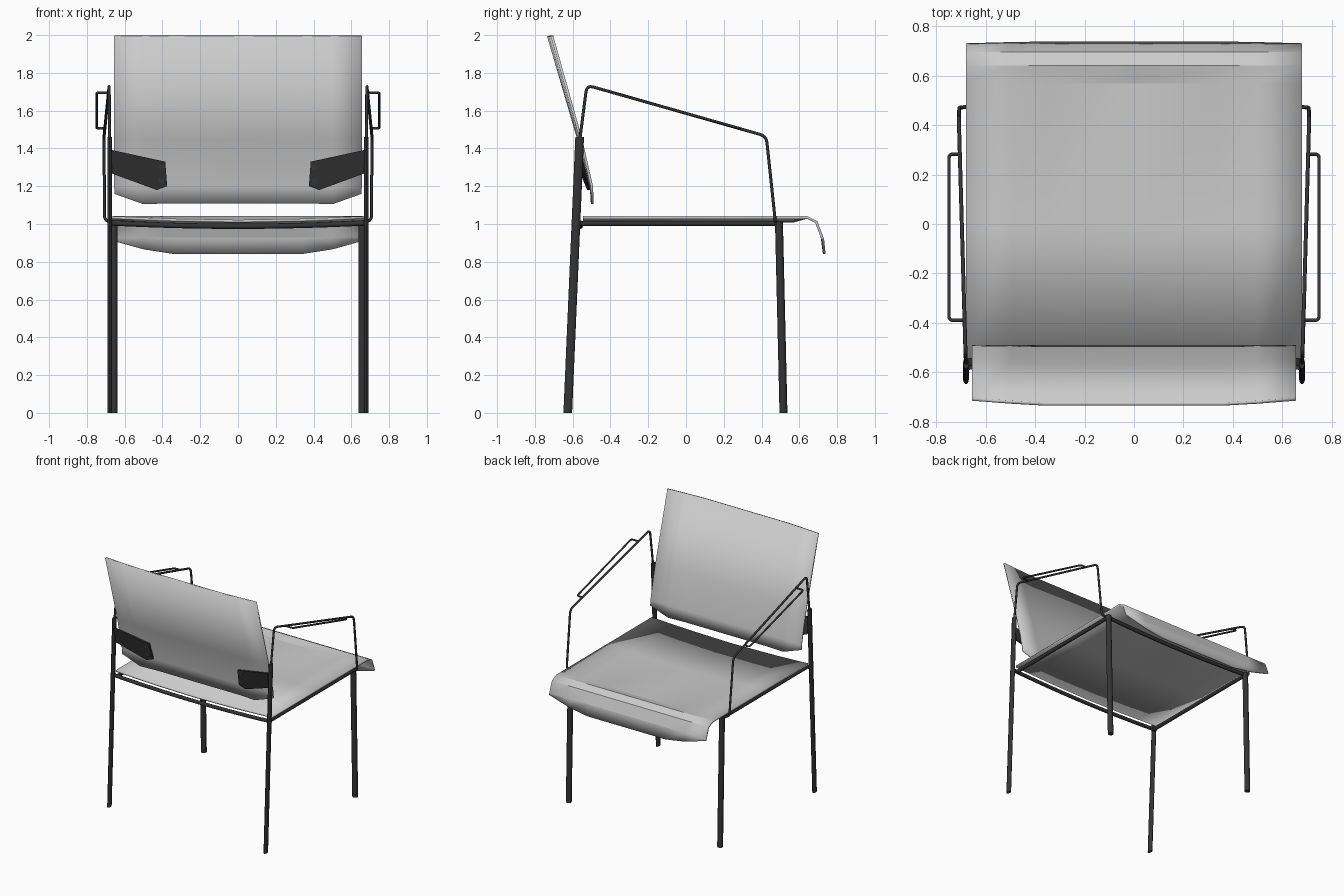
import bpy, bmesh, math
from mathutils import Vector

if "Cube" in bpy.data.objects:
    bpy.data.objects.remove(bpy.data.objects["Cube"])

dark = bpy.data.materials.new("dark_steel")
dark.diffuse_color = (0.035, 0.035, 0.035, 1)
dark.use_nodes = True
dark.node_tree.nodes["Principled BSDF"].inputs["Base Color"].default_value = dark.diffuse_color


def make_object(name, bm, mat=None, angle=35):
    bmesh.ops.recalc_face_normals(bm, faces=bm.faces)
    me = bpy.data.meshes.new(name)
    bm.to_mesh(me)
    bm.free()
    ob = bpy.data.objects.new(name, me)
    bpy.context.collection.objects.link(ob)
    if mat:
        me.materials.append(mat)
    bpy.ops.object.select_all(action='DESELECT')
    ob.select_set(True)
    bpy.context.view_layer.objects.active = ob
    bpy.ops.object.shade_smooth_by_angle(angle=math.radians(angle))
    return ob


def sheet(name, xs, rows, point, thickness):
    """Bent sheet: one column of points per x, one row per profile point."""
    bm = bmesh.new()
    grid = [[bm.verts.new(point(x, i, y, z)) for x in xs] for i, (y, z) in enumerate(rows)]
    for a, b in zip(grid, grid[1:]):
        for i in range(len(xs) - 1):
            bm.faces.new((a[i], a[i + 1], b[i + 1], b[i]))
    ob = make_object(name, bm, angle=12)
    mod = ob.modifiers.new("thickness", 'SOLIDIFY')
    mod.thickness, mod.offset = thickness, 0
    return ob


def leg(name, bottom, top, rx, ry, sides=12):
    """Oval tube with horizontal cut ends."""
    bm = bmesh.new()
    rings = []
    for c in (bottom, top):
        rings.append([bm.verts.new((c[0] + rx * math.cos(a), c[1] + ry * math.sin(a), c[2]))
                      for a in (2 * math.pi * i / sides for i in range(sides))])
    for i in range(sides):
        j = (i + 1) % sides
        bm.faces.new((rings[0][i], rings[0][j], rings[1][j], rings[1][i]))
    bm.faces.new(rings[0])
    bm.faces.new(rings[1])
    return make_object(name, bm, dark, 40)


def rounded(points, r):
    """Replace the inner corners of a polyline with small arcs."""
    pts = [Vector(p) for p in points]
    out = [pts[0]]
    for a, b, c in zip(pts, pts[1:], pts[2:]):
        p = b + (a - b).normalized() * r
        q = b + (c - b).normalized() * r
        for k in range(5):
            t = k / 4
            out.append(p * (1 - t) ** 2 + b * 2 * t * (1 - t) + q * t * t)
    return out + [pts[-1]]


def tube(name, points, radius):
    cu = bpy.data.curves.new(name, 'CURVE')
    cu.dimensions = '3D'
    cu.bevel_depth, cu.bevel_resolution, cu.use_fill_caps = radius, 2, True
    sp = cu.splines.new('POLY')
    sp.points.add(len(points) - 1)
    for p, co in zip(sp.points, points):
        p.co = (*co, 1)
    cu.materials.append(dark)
    ob = bpy.data.objects.new(name, cu)
    bpy.context.collection.objects.link(ob)
    return ob


# Seat: slightly dished, with a waterfall front lip that has clipped corners
seat_rows = [(-0.545, 1.035), (0.0, 1.035), (0.57, 1.035), (0.64, 1.035),
             (0.69, 1.01), (0.72, 0.93), (0.732, 0.842)]
seat_dip = {0.68: 0, 0.5: 0.008, 0.34: 0.014, 0.0: 0.02}
lip_lift = {0.68: 0.075, 0.5: 0.025, 0.34: 0.0, 0.0: 0.0}


def seat_point(x, i, y, z):
    a = abs(x)
    if i < 3:
        z -= seat_dip[a]
    if i == 6:
        z += lip_lift[a]
        y -= 0.1 * lip_lift[a]
    return (x, y, z)


sheet("seat", [-0.68, -0.5, -0.34, 0.0, 0.34, 0.5, 0.68], seat_rows, seat_point, 0.014)

# Backrest: leaning panel, hollow across, kicked straight at the bottom
back_rows = [(-0.729, 1.995), (-0.57, 1.45), (-0.503, 1.2), (-0.497, 1.105)]
back_lift = {0.655: 0.055, 0.5: 0.0, 0.36: 0.005, 0.0: 0.005}
back_bow = {0.655: 0.02, 0.5: 0.008, 0.36: 0.0, 0.0: 0.0}


def back_point(x, i, y, z):
    a = abs(x)
    y += back_bow[a] * (1, 0.7, 0.2, 0)[i]
    return (x, y, z + (back_lift[a] if i == 3 else 0))


sheet("backrest", [-0.655, -0.5, -0.36, 0.0, 0.36, 0.5, 0.655], back_rows, back_point, 0.013)

for s, side in ((1, "right"), (-1, "left")):
    # Legs; the rear ones carry on up to hold the backrest
    leg("rear_leg_" + side, (s * 0.68, -0.626, 0), (s * 0.68, -0.563, 1.46), 0.012, 0.023)
    leg("front_leg_" + side, (s * 0.658, 0.516, 0), (s * 0.658, 0.492, 1.015), 0.021, 0.021)

    # Side rail under the seat
    tube("side_rail_" + side, [(s * 0.66, -0.56, 1.003), (s * 0.66, 0.49, 1.003)], 0.014)

    # Bent wire arm
    arm = [(s * 0.66, 0.473, 1.012), (s * 0.707, 0.473, 1.012), (s * 0.709, 0.425, 1.465),
           (s * 0.682, -0.525, 1.735), (s * 0.68, -0.563, 1.44)]
    tube("arm_" + side, rounded(arm, 0.035), 0.008)

    # U-shaped wire beside the arm
    loop = [(s * 0.704, 0.283, 1.507), (s * 0.749, 0.283, 1.507),
            (s * 0.749, -0.39, 1.695), (s * 0.686, -0.39, 1.695)]
    tube("arm_loop_" + side, rounded(loop, 0.018), 0.007)

    # Backrest bracket plate
    outline = [(0.67, 1.392), (0.385, 1.33), (0.375, 1.2), (0.43, 1.18), (0.67, 1.268)]
    bm = bmesh.new()
    layers = [[bm.verts.new((s * x, -0.55 + d - (z - 1.3) * 0.25 - (x - 0.375) * 0.06, z))
               for x, z in outline] for d in (0, 0.016)]
    bm.faces.new(layers[0])
    bm.faces.new(layers[1])
    for i in range(5):
        j = (i + 1) % 5
        bm.faces.new((layers[0][i], layers[0][j], layers[1][j], layers[1][i]))
    make_object("bracket_" + side, bm, dark)

    # Bracket bolts
    for k, z in enumerate((1.3, 1.23)):
        y = -0.552 - (z - 1.3) * 0.25
        tube("bolt_%s_%d" % (side, k), [(s * 0.405, y + 0.01, z), (s * 0.405, y - 0.003, z)], 0.016)

# Bowed cross rails under the seat
for name, y in (("rear_cross_rail", -0.56), ("front_cross_rail", 0.485)):
    path = [(x, y, 0.988 + 0.018 * (x / 0.68) ** 2) for x in [0.68 * k / 6 for k in range(-6, 7)]]
    if y > 0:
        path = [(x * 0.965, y, z) for x, _, z in path]
    tube(name, path, 0.014)
